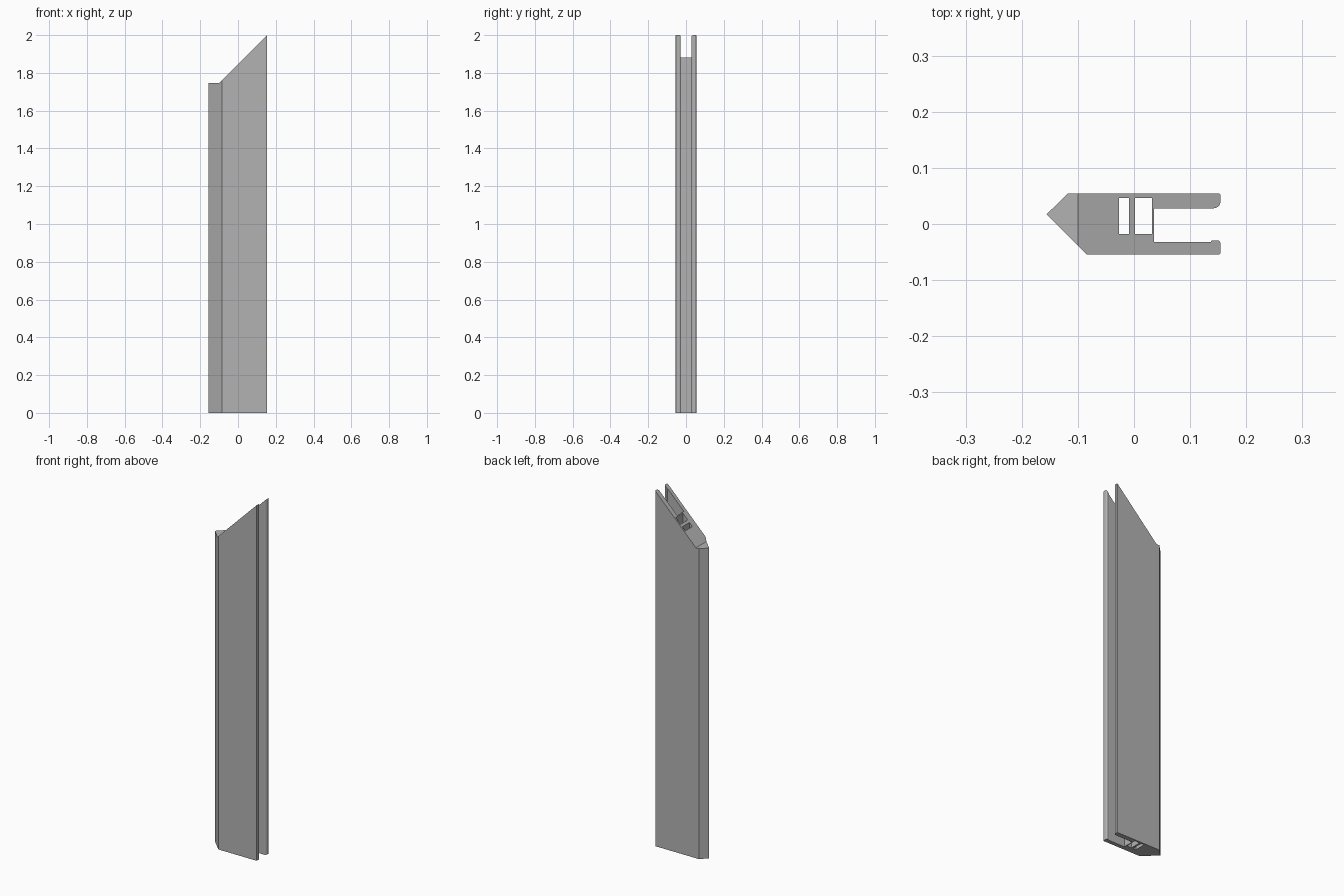
import bpy
import bmesh
from math import cos, sin, pi

cube = bpy.data.objects.get("Cube")
if cube:
    bpy.data.objects.remove(cube, do_unlink=True)

grey = bpy.data.materials.new("plain grey")
grey.use_nodes = True
grey.diffuse_color = (0.45, 0.45, 0.45, 1)
grey.node_tree.nodes["Principled BSDF"].inputs["Base Color"].default_value = grey.diffuse_color

SHOULDER_X = -0.1   # where the mitre ends and the flat nose top begins
MITRE_Z = 1.846     # height of the mitre plane at x = 0


def arc(cx, cy, r, start, end, steps=6):
    """Points of a rounded corner, angles in units of pi."""
    angles = [pi * (start + (end - start) * i / steps) for i in range(steps + 1)]
    return [(cx + r * cos(a), cy + r * sin(a)) for a in angles]


def rectangle(x0, x1, y0, y1):
    return [(x0, y0), (x1, y0), (x1, y1), (x0, y1)]


# Cross-section: pointed nose, flat body and two lipped prongs
outline = [(-0.156, 0.017), (-0.084, -0.0545)]
outline += arc(0.151, -0.0515, 0.003, -0.5, 0, 3)
outline += arc(0.148, -0.035, 0.006, 0, 0.5)
outline += arc(0.140, -0.032, 0.003, 0.5, 1, 3)
outline += [(0.036, -0.032), (0.036, 0.028)]
outline += arc(0.142, 0.040, 0.012, -0.5, 0)
outline += arc(0.151, 0.0515, 0.003, 0, 0.5, 3)
outline += [(-0.118, 0.0545)]

# Two hollow channels running the full length
channels = [rectangle(-0.027, -0.009, -0.018, 0.046),
            rectangle(0.002, 0.032, -0.018, 0.046)]

bm = bmesh.new()
for loop in [outline] + channels:
    verts = [bm.verts.new((x, y, 0)) for x, y in loop]
    for a, b in zip(verts, verts[1:] + verts[:1]):
        bm.edges.new((a, b))
bmesh.ops.triangle_fill(bm, use_beauty=True, edges=bm.edges[:], normal=(0, 0, 1))

# Split the section at the shoulder so the mitre folds cleanly
bmesh.ops.bisect_plane(bm, geom=bm.verts[:] + bm.edges[:] + bm.faces[:], dist=1e-6,
                       plane_co=(SHOULDER_X, 0, 0), plane_no=(1, 0, 0))

# Raise the section and mitre its top
raised = bmesh.ops.extrude_face_region(bm, geom=bm.faces[:], use_keep_orig=True)["geom"]
for v in raised:
    if isinstance(v, bmesh.types.BMVert):
        v.co.z = MITRE_Z + max(v.co.x, SHOULDER_X)
bmesh.ops.recalc_face_normals(bm, faces=bm.faces[:])

mesh = bpy.data.meshes.new("mitred_rail")
bm.to_mesh(mesh)
bm.free()
mesh.materials.append(grey)
rail = bpy.data.objects.new("mitred_rail", mesh)
bpy.context.collection.objects.link(rail)
